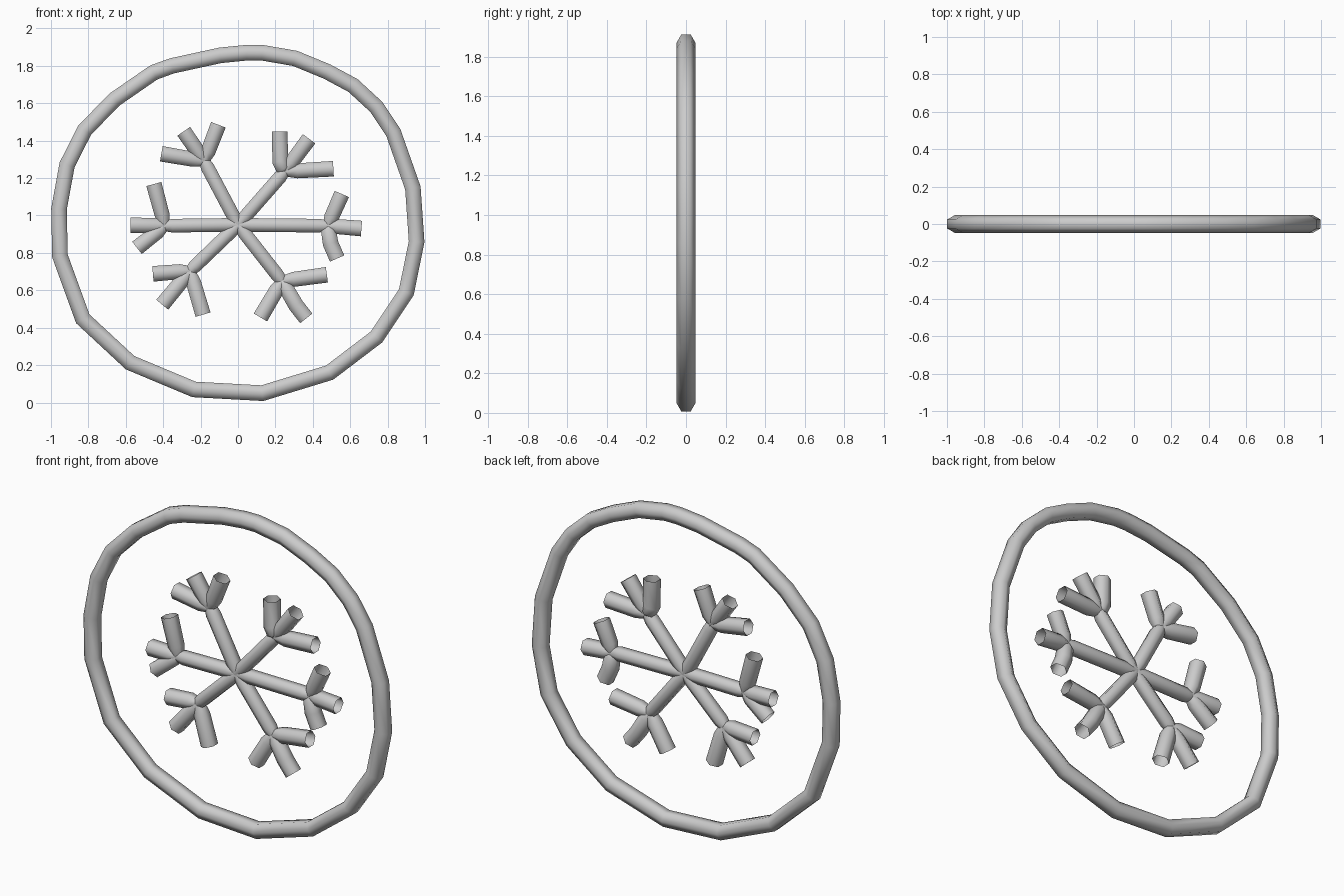
import bpy, bmesh, math
from mathutils import Vector

if "Cube" in bpy.data.objects:
    bpy.data.objects.remove(bpy.data.objects["Cube"])

SIDES = 6
R = 0.048


def tube(bm, pts, radii, closed=False):
    """Sweep an open-ended hexagon along a path in the xz plane, mitred at bends."""
    P = [Vector((x, 0, z)) for x, z in pts]
    n = len(P)
    rings = []
    for i, p in enumerate(P):
        a = (p - P[i - 1]).normalized() if (i > 0 or closed) else None
        b = (P[(i + 1) % n] - p).normalized() if (i < n - 1 or closed) else None
        a, b = a or b, b or a
        t = (a + b).normalized()
        side = Vector((t.z, 0, -t.x)) / max(t.dot(a), 0.6)
        ring = []
        for k in range(SIDES):
            ang = 2 * math.pi * k / SIDES
            off = Vector((0, math.cos(ang), 0)) + side * math.sin(ang)
            ring.append(bm.verts.new(p + off * radii[i]))
        rings.append(ring)
    for i in range(n if closed else n - 1):
        r, s = rings[i], rings[(i + 1) % n]
        for k in range(SIDES):
            j = (k + 1) % SIDES
            bm.faces.new((r[k], r[j], s[j], s[k]))


def finish(bm, name):
    bmesh.ops.recalc_face_normals(bm, faces=bm.faces)
    for f in bm.faces:
        f.smooth = True
    me = bpy.data.meshes.new(name)
    bm.to_mesh(me)
    bm.free()
    bpy.context.collection.objects.link(bpy.data.objects.new(name, me))


# Outer hand-drawn ring
RING = [(.13, .05), (.49, .16), (.74, .35), (.90, .59), (.955, .86), (.935, 1.147),
        (.83, 1.445), (.74, 1.58), (.615, 1.695), (.475, 1.77), (.305, 1.84),
        (.13, 1.87), (.043, 1.87), (-.096, 1.856), (-.353, 1.80), (-.45, 1.765),
        (-.66, 1.62), (-.82, 1.456), (-.914, 1.27), (-.957, 1.035), (-.952, .784),
        (-.83, .448), (-.577, .213), (-.235, .07)]
bm = bmesh.new()
tube(bm, RING, [R] * len(RING), closed=True)
finish(bm, "outer_ring")

# Snowflake arms: fork node, then the path of each of its three twigs
HUB = (0, .95)
ARMS = {
    "upper_left": ((-.18, 1.29), [[(-.41, 1.33)], [(-.29, 1.45)], [(-.105, 1.485)]]),
    "upper_right": ((.25, 1.235), [[(.225, 1.29), (.224, 1.45)], [(.38, 1.41)], [(.51, 1.25)]]),
    "right": ((.48, .945), [[(.555, 1.115)], [(.66, .93)], [(.495, .85), (.53, .77)]]),
    "lower_right": ((.235, .65), [[(.475, .683)], [(.31, .52), (.365, .45)], [(.12, .455)]]),
    "lower_left": ((-.256, .704), [[(-.455, .688)], [(-.405, .523)], [(-.187, .47)]]),
    "left": ((-.39, .945), [[(-.45, 1.168)], [(-.575, .948)], [(-.54, .827)]]),
}
for name, (node, twigs) in ARMS.items():
    bm = bmesh.new()
    h, d = Vector(HUB), Vector(node)
    # stem, slightly pinched at the hub and fork
    tube(bm, [HUB, h.lerp(d, .15), h.lerp(d, .9), node], [.034, .042, .042, .034])
    for path in twigs:
        first = d.lerp(Vector(path[0]), .25)
        tube(bm, [node, first] + path, [.03, .046] + [R] * len(path))
    finish(bm, "snowflake_arm_" + name)
